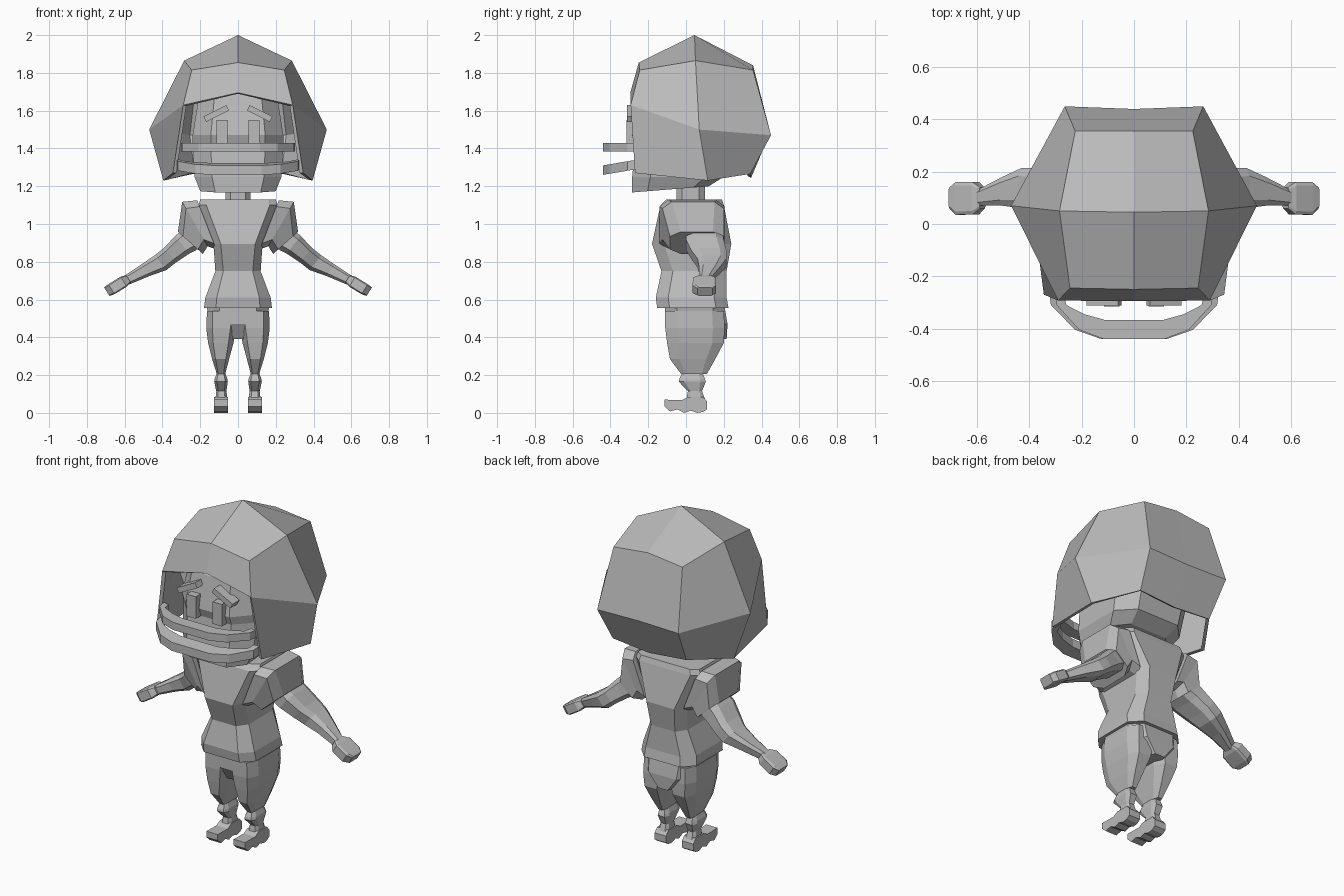
import bpy, bmesh, math
from mathutils import Vector, Matrix

cube = bpy.data.objects.get("Cube")
if cube:
    bpy.data.objects.remove(cube)

grey = bpy.data.materials.new("plain_grey")
grey.use_nodes = True
grey.diffuse_color = (0.5, 0.5, 0.5, 1)
grey.node_tree.nodes["Principled BSDF"].inputs["Base Color"].default_value = (0.5, 0.5, 0.5, 1)


def make(name, verts, faces, mirror=False, shell=0):
    """Flat-shaded mesh object, optionally mirrored in x or given thickness."""
    bm = bmesh.new()
    vs = [bm.verts.new(v) for v in verts]
    for f in faces:
        bm.faces.new([vs[i] for i in f])
    bmesh.ops.recalc_face_normals(bm, faces=bm.faces[:])
    me = bpy.data.meshes.new(name)
    bm.to_mesh(me)
    bm.free()
    me.materials.append(grey)
    ob = bpy.data.objects.new(name, me)
    bpy.context.collection.objects.link(ob)
    if mirror:
        ob.modifiers.new("Mirror", "MIRROR").merge_threshold = 0.002
    if shell:
        mod = ob.modifiers.new("Solidify", "SOLIDIFY")
        mod.thickness, mod.offset = shell, -1
    return ob


def loft(name, rings, mirror=False):
    """Skin between rings of equal length, with capped ends."""
    n = len(rings[0])
    faces = [tuple(reversed(range(n))), tuple(range((len(rings) - 1) * n, len(rings) * n))]
    for r in range(len(rings) - 1):
        for i in range(n):
            j = (i + 1) % n
            faces.append((r * n + i, r * n + j, (r + 1) * n + j, (r + 1) * n + i))
    return make(name, [p for ring in rings for p in ring], faces, mirror)


def octagon(c, u, v, k=0.6):
    """Chamfered rectangle around c with half-size vectors u and v."""
    c, u, v = Vector(c), Vector(u), Vector(v)
    shape = [(1, -k), (1, k), (k, 1), (-k, 1), (-1, k), (-1, -k), (-k, -1), (k, -1)]
    return [c + u * a + v * b for a, b in shape]


def level(z, x, half, y0, y1, k=0.6):
    return octagon((x, (y0 + y1) / 2, z), (half, 0, 0), (0, (y1 - y0) / 2, 0), k)


def box(name, centre, size, tilt=0):
    turn = Matrix.Rotation(math.radians(tilt), 3, 'Y')
    rings = [[Vector(centre) + turn @ Vector((a * size[0] / 2, s * size[1] / 2, b * size[2] / 2))
              for a, b in ((1, -1), (1, 1), (-1, 1), (-1, -1))] for s in (-1, 1)]
    return loft(name, rings, True)


# Helmet: one half of an open faceted shell, mirrored
mid = [(0, -.295, 1.695), (0, -.25, 1.855), (0, .045, 2), (0, .355, 1.84), (0, .44, 1.47), (0, .345, 1.245)]
edge = [(.29, -.293, 1.63), (.245, -.245, 1.815), (.285, .05, 1.865), (.225, .355, 1.815),
        (.265, .45, 1.47), (.24, .34, 1.265)]
side = [(.47, .07, 1.5), (.395, .115, 1.23), (.345, -.27, 1.27)]
strip = [(i, i + 1, i + 7, i + 6) for i in range(5)]
cheeks = [(6, 7, 8, 12), (6, 12, 13, 14), (8, 9, 10, 12), (12, 10, 11, 13)]
make("helmet", mid + edge + side, strip + cheeks, True, 0.02)

# Head: rings slope up to the back along the jaw
head = [level(*r) for r in ((1.2, 0, .2, -.285, .12), (1.25, 0, .23, -.285, .2),
                            (1.42, 0, .24, -.268, .25), (1.47, 0, .24, -.285, .25),
                            (1.66, 0, .21, -.25, .22), (1.76, 0, .13, -.15, .15))]
for p in head[0]:
    p.z = 1.19 + p.y * 0.08
loft("head", head)
loft("neck", [level(1.08, 0, .065, -.05, .1), level(1.24, 0, .065, -.05, .1)])

# Facial features
box("eye", (.085, -.28, 1.485), (.06, .07, .13))
box("eyebrow", (.115, -.28, 1.585), (.135, .065, .032), 27)

# Face guard bars swept around the front of the helmet
path = [((.29, -.265), (.325, -.26)), ((.278, -.31), (.318, -.31)),
        ((.205, -.345), (.225, -.405)), ((.12, -.367), (.125, -.44))]
path += [((-a[0], a[1]), (-b[0], b[1])) for a, b in reversed(path)]


def bar(name, z, height, scale, slope):
    rings = []
    for inner, outer in path:
        ring = []
        for p, top in ((inner, 0), (outer, 0), (outer, 1), (inner, 1)):
            ring.append((p[0] * scale, p[1], z + top * height + (p[1] + .44) * slope))
        rings.append(ring)
    loft(name, rings)


bar("upper_guard_bar", 1.385, .045, .93, 0)
bar("lower_guard_bar", 1.26, .05, 1, .17)

# Shirt body
loft("shirt", [level(*r) for r in ((.555, 0, .18, -.152, .225, .65), (.61, 0, .173, -.16, .215, .65),
                                   (.75, 0, .12, -.13, .215, .65), (.895, 0, .13, -.18, .24, .7),
                                   (1.1, 0, .21, -.135, .2, .8), (1.13, 0, .2, -.105, .19, .8))])


def limb_ring(x, z, half, y0, y1, across=(.62, .78), k=0.6):
    d = Vector((across[0], 0, across[1])) * half
    return octagon((x, (y0 + y1) / 2, z), d, (0, (y1 - y0) / 2, 0), k)


# Sleeves flare from the shoulder to a cuff square to the arm
loft("sleeve", [limb_ring(.165, .995, .14, -.14, .205, (.36, .93), .75),
                limb_ring(.228, 1.0, .135, -.125, .2, (.5, .87), .7),
                limb_ring(.252, .9, .088, -.085, .2, (.75, .66), .6)], True)

# Arms and hands
loft("arm", [limb_ring(.22, .94, .07, -.0, .19), limb_ring(.295, .89, .06, .0, .2),
             limb_ring(.36, .835, .05, .03, .215), limb_ring(.41, .795, .05, .06, .215),
             limb_ring(.49, .755, .038, .07, .18), limb_ring(.59, .702, .027, .07, .13)], True)
grip = (.53, .85)
loft("hand", [limb_ring(.58, .71, .022, .06, .14, grip, .8), limb_ring(.605, .695, .031, .037, .16, grip, .8),
              limb_ring(.67, .655, .031, .035, .16, grip, .8),
              limb_ring(.695, .642, .027, .06, .14, grip, .8)], True)

# Trousers
loft("hips", [level(*r) for r in ((.39, 0, .05, -.06, .215), (.47, 0, .15, -.11, .22),
                                  (.56, 0, .165, -.11, .205))])
loft("trouser_leg", [level(*r) for r in ((.205, .09, .022, -.025, .11), (.285, .092, .045, -.085, .155),
                                         (.37, .091, .067, -.1, .2), (.45, .088, .08, -.11, .205),
                                         (.54, .088, .076, -.11, .2))], True)

# Ankles
loft("ankle", [level(*r) for r in ((.06, .088, .033, 0, .105), (.115, .088, .027, .01, .085),
                                   (.165, .09, .036, -.038, .105), (.18, .09, .034, -.035, .1),
                                   (.22, .09, .019, -.015, .085))], True)

# Shoes: a wavy-soled side profile swept across
sole = [(-.115, .07), (-.115, .035), (-.085, .008), (-.045, .018), (-.01, 0), (.025, .012),
        (.06, 0), (.09, .005), (.112, .02), (.112, .06), (.09, .085), (.01, .085), (-.02, .068)]
loft("shoe", [[(x, y, z) for y, z in sole] for x in (.052, .126)], True)
